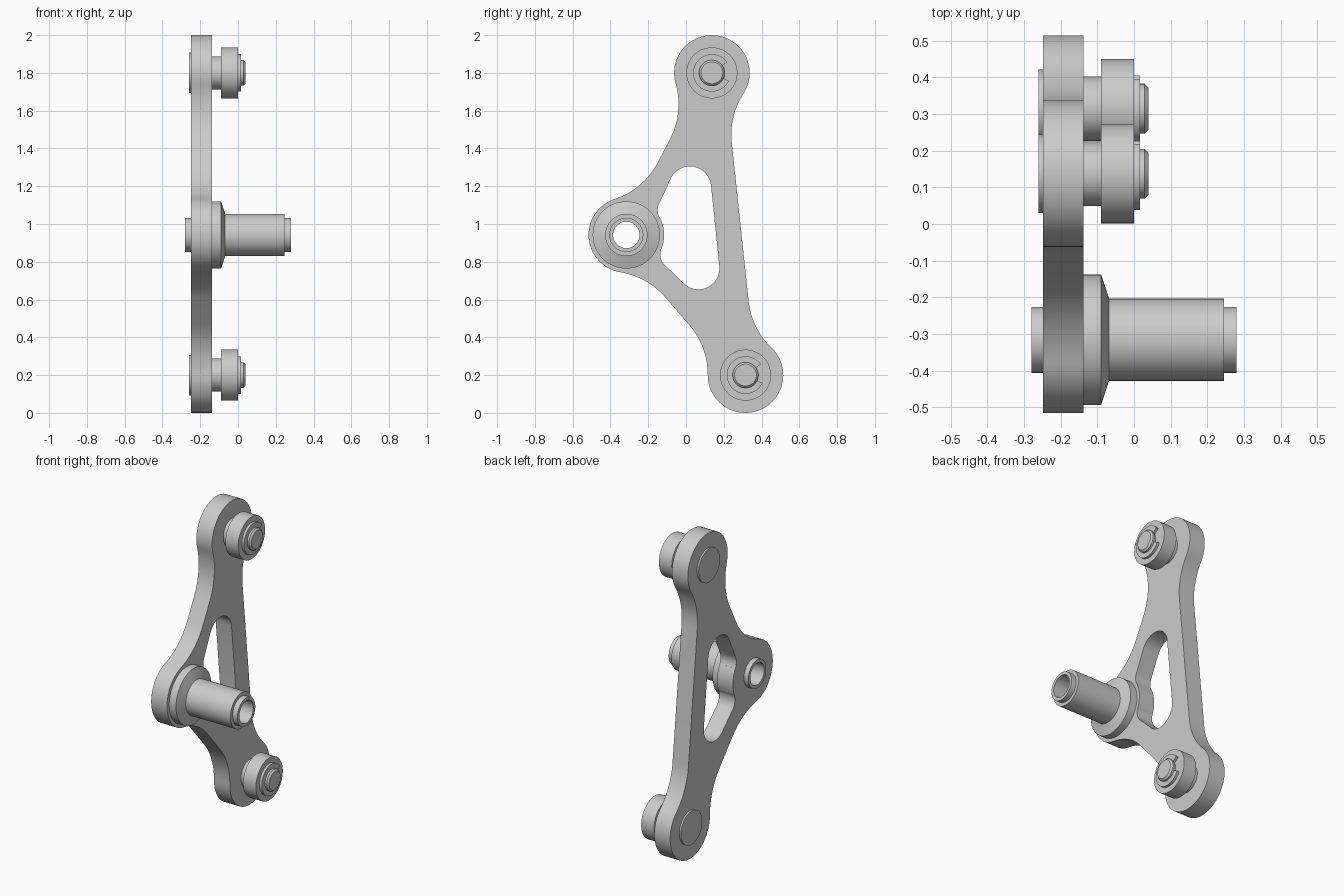
import bpy, bmesh
from math import pi, radians, cos, sin, sqrt, atan2
from mathutils import Vector as V, Matrix

if "Cube" in bpy.data.objects:
    bpy.data.objects.remove(bpy.data.objects["Cube"])

TOP, LOW, HUB = V((.137, 1.8)), V((.315, .2)), V((-.316, .942))
BOSS, FILLET = .2, .4


def smooth(ob):
    bpy.ops.object.select_all(action='DESELECT')
    ob.select_set(True)
    bpy.context.view_layer.objects.active = ob
    bpy.ops.object.shade_smooth_by_angle(angle=radians(25))


def arc(c, r, a0, a1, n=16):
    return [V((c[0] + r * cos(a0 + (a1 - a0) * i / n),
               c[1] + r * sin(a0 + (a1 - a0) * i / n))) for i in range(n + 1)]


def ang(v):
    return atan2(v.y, v.x)


def lathe(name, profile, centre, a0=0, a1=360, closed=False, steps=64):
    """Revolve (x, radius) points about an axis parallel to x."""
    bm = bmesh.new()
    rot = Matrix.Rotation(radians(a0), 3, 'X')
    vs = [bm.verts.new(rot @ V((x, r, 0))) for x, r in profile]
    pairs = list(zip(vs, vs[1:])) + ([(vs[-1], vs[0])] if closed else [])
    es = [bm.edges.new(p) for p in pairs]
    bmesh.ops.spin(bm, geom=vs + es, cent=(0, 0, 0), axis=(1, 0, 0),
                   angle=radians(a1 - a0), steps=steps)
    bmesh.ops.remove_doubles(bm, verts=bm.verts, dist=1e-5)
    bmesh.ops.holes_fill(bm, edges=[e for e in bm.edges if e.is_boundary], sides=0)
    bmesh.ops.recalc_face_normals(bm, faces=bm.faces)
    me = bpy.data.meshes.new(name)
    bm.to_mesh(me)
    bm.free()
    ob = bpy.data.objects.new(name, me)
    ob.location = (0, centre[0], centre[1])
    bpy.context.collection.objects.link(ob)
    smooth(ob)


def fillet(c, p, q, end):
    """Concave arc centre joining a boss to the straight edge p-q."""
    d = (q - p).normalized()
    n = V((-d.y, d.x))
    h = sqrt((BOSS + FILLET) ** 2 - (FILLET - (c - p).dot(n)) ** 2)
    t = (c - p).dot(d) + (-h if end else h)
    return p + d * t + n * FILLET, n


def fillet_arc(f, c, n, end):
    a, b = ang(c - f), ang(-n)
    b = a + (b - a + pi) % (2 * pi) - pi
    pts = arc(f, FILLET, a, b)
    return pts[::-1] if end else pts


# plate outline: three bosses joined by straight edges and fillets
bosses = [TOP, LOW, HUB]
edges = [(V((.241, 1.444)), V((.331, .598))),
         (V((.003, .481)), V((-.130, .635))),
         (V((-.198, 1.233)), V((-.082, 1.455)))]
outline = []
for i, c in enumerate(bosses):
    p0, q0 = edges[i - 1]
    p1, q1 = edges[i]
    fi, ni = fillet(c, p0, q0, True)
    fo, no = fillet(c, p1, q1, False)
    a, b = ang(fi - c), ang(fo - c)
    sweep = (a - b) % (2 * pi)
    outline += fillet_arc(fi, c, ni, True)[:-1]
    outline += arc(c, BOSS, a, a - sweep, 48)
    outline += fillet_arc(fo, c, no, False)[1:]

# window through the plate: rounded corners and a bulge round the hub
window = []
for c, r, a0, a1 in [((.021, 1.193), .112, 152, 6), ((.066, .765), .111, 6, -139),
                     ((-.057, .839), .079, 221, 158.5), (HUB, BOSS, -21.5, 28),
                     ((-.070, 1.073), .080, 208, 152)]:
    window += arc(c, r, radians(a0), radians(a1))

# plate
cu = bpy.data.curves.new("plate", 'CURVE')
cu.dimensions = '2D'
cu.fill_mode = 'BOTH'
cu.extrude = .0555
for pts in (outline, window, arc(HUB, .09, 0, 2 * pi, 64)[:-1]):
    clean = [p for i, p in enumerate(pts) if (p - pts[i - 1]).length > 1e-4]
    s = cu.splines.new('POLY')
    s.points.add(len(clean) - 1)
    for sp, p in zip(s.points, clean):
        sp.co = (p.x, p.y, 0, 1)
    s.use_cyclic_u = True
plate = bpy.data.objects.new("plate", cu)
bpy.context.collection.objects.link(plate)
plate.rotation_euler = (pi / 2, 0, pi / 2)
plate.location.x = -.1935
bpy.context.view_layer.objects.active = plate
plate.select_set(True)
bpy.ops.object.convert(target='MESH')
plate = bpy.context.view_layer.objects.active
bm = bmesh.new()
bm.from_mesh(plate.data)
bmesh.ops.remove_doubles(bm, verts=bm.verts, dist=1e-5)
bmesh.ops.recalc_face_normals(bm, faces=bm.faces)
bm.to_mesh(plate.data)
bm.free()
smooth(plate)

# hollow hub axle with flange and stepped ends
lathe("hub_axle", [(-.28, .07), (-.28, .09), (-.138, .09), (-.138, .178), (-.09, .178),
                   (-.068, .112), (.246, .112), (.246, .09), (.28, .09), (.28, .07)],
      HUB, closed=True)

# roller pins
for tag, c in (("upper", TOP), ("lower", LOW)):
    lathe(tag + "_pin_head", [(-.26, 0), (-.26, .107), (-.248, .107), (-.248, 0)], c)
    lathe(tag + "_pin", [(-.14, 0), (-.14, .088), (-.088, .088), (-.088, .058), (.017, .058),
                         (.017, .068), (.029, .068), (.039, .058), (.039, 0)], c)
    lathe(tag + "_roller", [(-.09, .058), (-.09, .135), (0, .135), (0, .058)], c, closed=True)
    lathe(tag + "_retaining_clip", [(0, .056), (0, .099), (.016, .099), (.016, .056)], c,
          a0=35, a1=335, closed=True)
